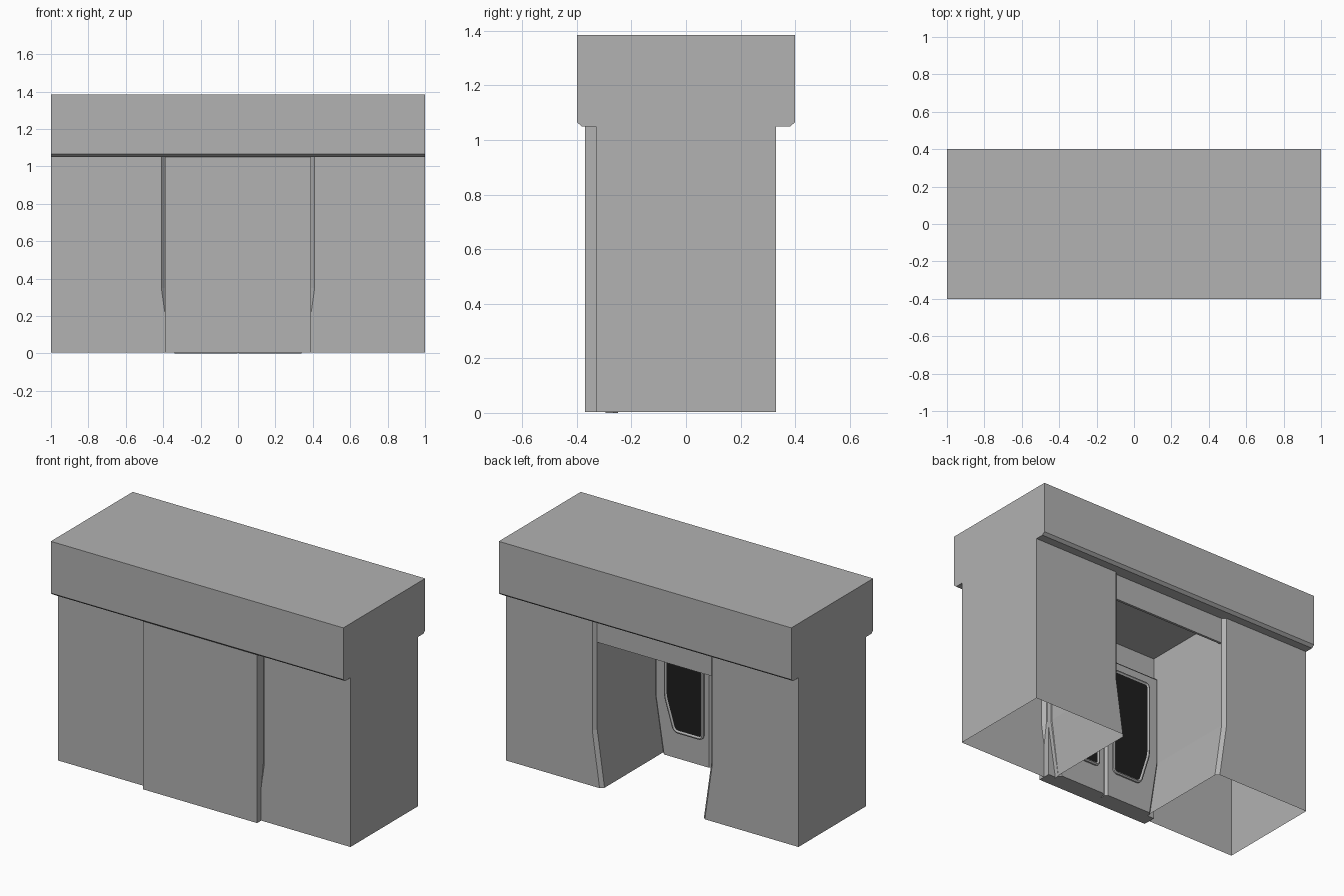
import bpy, bmesh
from mathutils import Vector

if "Cube" in bpy.data.objects:
    bpy.data.objects.remove(bpy.data.objects["Cube"], do_unlink=True)


def material(name, value):
    m = bpy.data.materials.new(name)
    m.use_nodes = True
    color = (value, value, value, 1)
    m.diffuse_color = color
    m.node_tree.nodes["Principled BSDF"].inputs["Base Color"].default_value = color
    return m


GREY = material("plain grey", 0.445)
BLACK = material("window black", 0.013)
LIFT = 0.004  # the door leaves reach the ground, the rest stops just above


def finish(name, bm, mirror=False):
    bmesh.ops.recalc_face_normals(bm, faces=bm.faces)
    mesh = bpy.data.meshes.new(name)
    bm.to_mesh(mesh)
    bm.free()
    mesh.materials.append(GREY)
    mesh.materials.append(BLACK)
    ob = bpy.data.objects.new(name, mesh)
    bpy.context.scene.collection.objects.link(ob)
    if mirror:
        ob.modifiers.new("mirror", 'MIRROR').use_axis[0] = True
    return ob


def prism(points, start, offset):
    """Extrude a closed 3D outline; returns the bmesh."""
    bm = bmesh.new()
    face = bm.faces.new([bm.verts.new(Vector(p) + Vector(start)) for p in points])
    out = bmesh.ops.extrude_face_region(bm, geom=[face], use_keep_orig=True)
    verts = [v for v in out["geom"] if isinstance(v, bmesh.types.BMVert)]
    bmesh.ops.translate(bm, verts=verts, vec=offset)
    bmesh.ops.recalc_face_normals(bm, faces=bm.faces)
    return bm


def box(name, x, y0, y1, z0, z1):
    outline = [(-x, 0, z0), (x, 0, z0), (x, 0, z1), (-x, 0, z1)]
    return finish(name, prism(outline, (0, y0, 0), (0, y1 - y0, 0)))


# Top beam with chamfered lower edges
half = [(0.4, 1.385), (0.4, 1.065), (0.382, 1.05)]
outline = half + [(-y, z) for y, z in reversed(half)]
finish("top_beam", prism([(0, y, z) for y, z in outline], (-1, 0, 0), (2, 0, 0)))

# Side pillars: hollow, open underneath, inner wall leaning in near the ground
bm = bmesh.new()
rings = []
for z, inner in ((LIFT, 0.34), (0.35, 0.39), (1.05, 0.39)):
    edge = inner + 0.02
    section = [(1, -0.33), (1, 0.33), (edge, 0.33), (inner, 0.31),
               (inner, -0.31), (edge, -0.33)]
    rings.append([bm.verts.new((x, y, z)) for x, y in section])
for low, high in zip(rings, rings[1:]):
    for i in range(len(low)):
        j = (i + 1) % len(low)
        bm.faces.new((low[i], low[j], high[j], high[i]))
bm.faces.new(rings[-1])
finish("side_pillars", bm, mirror=True)

# Front cover and the header plate across the back of the opening
box("front_cover", 0.39, -0.37, -0.29, LIFT, 1.05)
box("rear_header", 0.395, 0.295, 0.31, 0.89, 1.05)

# Pair of door leaves
leaf = [(0.003, 0), (0.34, 0), (0.395, 0.35), (0.395, 0.905), (0.003, 0.905)]
bm = prism([(x, 0, z) for x, z in leaf], (0, -0.295, 0), (0, 0.045, 0))
rim = [e for e in bm.edges if all(v.co.y > -0.26 for v in e.verts)
       and any(v.co.z > 0.01 for v in e.verts)]
bmesh.ops.bevel(bm, geom=rim, offset=0.015, segments=1, affect='EDGES')
finish("door_leaves", bm, mirror=True)

# Windows: rounded raised frame with a sunken dark pane
window = [(0.05, 0.16), (0.255, 0.16), (0.32, 0.37), (0.32, 0.84), (0.05, 0.84)]
bm = prism([(x, 0, z) for x, z in window], (0, -0.255, 0), (0, 0.015, 0))
corners = [e for e in bm.edges if abs(e.verts[0].co.y - e.verts[1].co.y) > 0.01]
bmesh.ops.bevel(bm, geom=corners, offset=0.03, segments=4, profile=0.5, affect='EDGES')
pane = max(bm.faces, key=lambda f: f.calc_center_median().y)
bmesh.ops.inset_region(bm, faces=[pane], thickness=0.008, depth=0.003)
bmesh.ops.inset_region(bm, faces=[pane], thickness=0.009, depth=-0.006)
pane.material_index = 1
finish("door_windows", bm, mirror=True)
